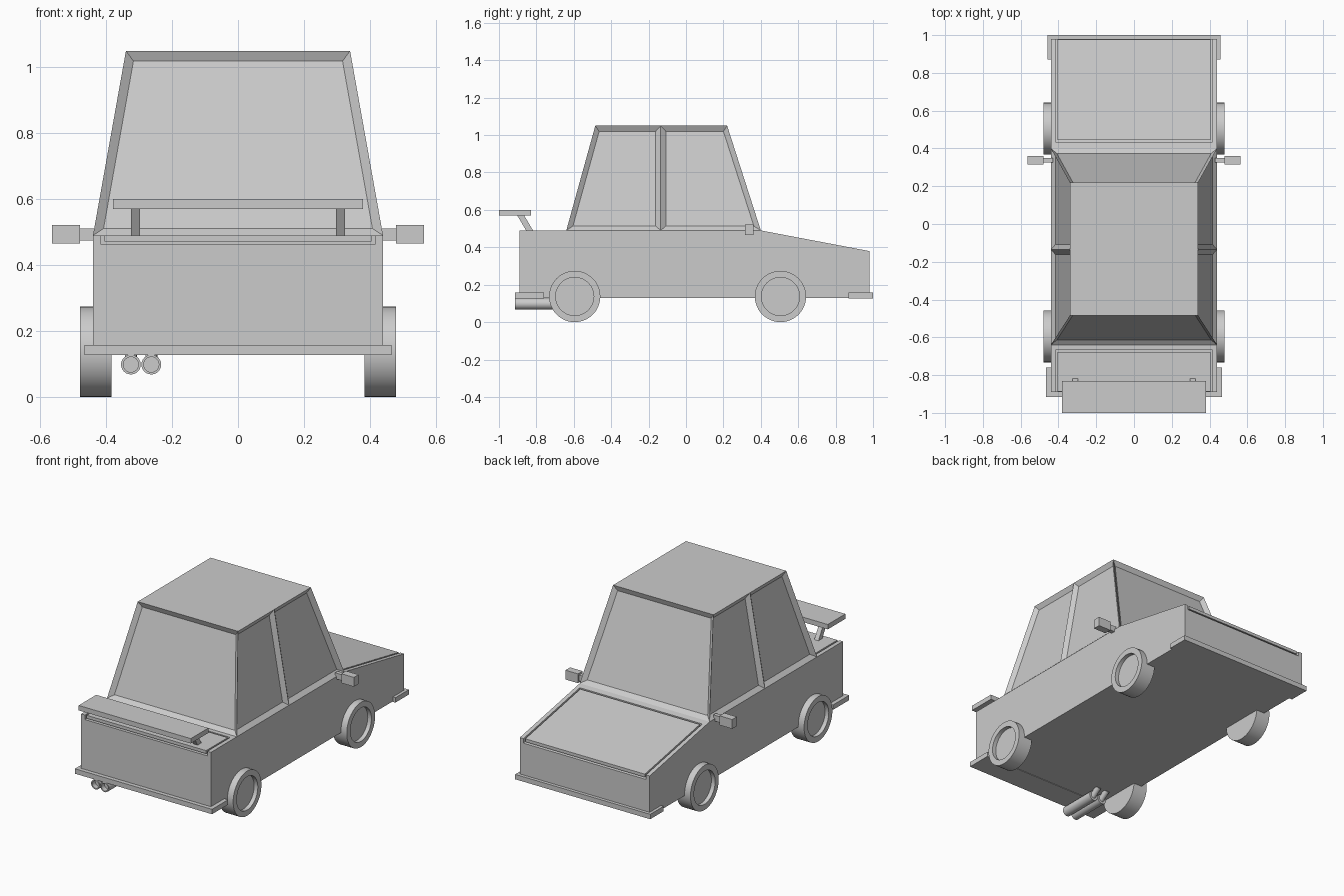
import bpy, bmesh, math
from mathutils import Vector, Matrix

cube = bpy.data.objects.get("Cube")
if cube:
    bpy.data.objects.remove(cube, do_unlink=True)

grey = bpy.data.materials.new("plain grey")
grey.use_nodes = True
grey.diffuse_color = (0.6, 0.6, 0.6, 1)
grey.node_tree.nodes["Principled BSDF"].inputs["Base Color"].default_value = (0.6, 0.6, 0.6, 1)


def finish(name, bm, smooth=False):
    bmesh.ops.recalc_face_normals(bm, faces=bm.faces)
    mesh = bpy.data.meshes.new(name)
    bm.to_mesh(mesh)
    bm.free()
    mesh.materials.append(grey)
    obj = bpy.data.objects.new(name, mesh)
    bpy.context.collection.objects.link(obj)
    if smooth:
        bpy.ops.object.select_all(action='DESELECT')
        obj.select_set(True)
        bpy.context.view_layer.objects.active = obj
        bpy.ops.object.shade_smooth_by_angle(angle=math.radians(35))
    return obj


def prism(name, profile, x0, x1):
    """Extrude a (y, z) side profile from x0 to x1."""
    bm = bmesh.new()
    face = bm.faces.new([bm.verts.new((x0, y, z)) for y, z in profile])
    ext = bmesh.ops.extrude_face_region(bm, geom=[face])
    moved = [v for v in ext["geom"] if isinstance(v, bmesh.types.BMVert)]
    bmesh.ops.translate(bm, vec=(x1 - x0, 0, 0), verts=moved)
    return finish(name, bm)


def box(name, x0, x1, y0, y1, z0, z1):
    return prism(name, [(y0, z0), (y1, z0), (y1, z1), (y0, z1)], x0, x1)


def cupped_cylinder(name, centre, axis, radius, length, rim, depth, sides):
    """Cylinder along axis whose outer end is recessed inside a rim."""
    bm = bmesh.new()
    axis = Vector(axis)
    turn = axis.to_track_quat('Z', 'Y').to_matrix().to_4x4()
    bmesh.ops.create_cone(bm, cap_ends=True, segments=sides, radius1=radius, radius2=radius,
                          depth=length, matrix=Matrix.Translation(centre) @ turn)
    bm.normal_update()
    cap = max(bm.faces, key=lambda f: f.normal.dot(axis) + (len(f.verts) > 4))
    bmesh.ops.inset_region(bm, faces=[cap], thickness=rim)
    hub = bmesh.ops.extrude_face_region(bm, geom=[cap])
    verts = [v for v in hub["geom"] if isinstance(v, bmesh.types.BMVert)]
    bmesh.ops.translate(bm, vec=axis * -depth, verts=verts)
    if cap.is_valid:
        bmesh.ops.delete(bm, geom=[cap], context='FACES_ONLY')
    return finish(name, bm, smooth=True)


# Lower body with hood and trunk recesses
BELT, FLOOR, REAR, NOSE = 0.49, 0.13, -0.89, 0.98


def hood_z(y):
    return BELT - 0.19 * (y - 0.40)


body = prism("body", [(REAR, FLOOR), (NOSE, FLOOR), (NOSE, hood_z(NOSE)),
                      (0.40, BELT), (REAR, BELT)], -0.44, 0.44)


def cut(target, cutter):
    mod = target.modifiers.new("recess", 'BOOLEAN')
    mod.operation, mod.solver, mod.object = 'DIFFERENCE', 'EXACT', cutter
    bpy.context.view_layer.objects.active = target
    bpy.ops.object.modifier_apply(modifier=mod.name)
    bpy.data.objects.remove(cutter, do_unlink=True)


def slab(name, y0, y1, top, low, high, half):
    return prism(name, [(y0, top(y0) + low), (y1, top(y1) + low),
                        (y1, top(y1) + high), (y0, top(y0) + high)], -half, half)


def deck_z(y):
    return BELT


cut(body, slab("hood_cutter", 0.435, 1.1, hood_z, -0.028, 0.1, 0.415))
cut(body, slab("trunk_cutter", -1.1, -0.668, deck_z, -0.028, 0.1, 0.415))
slab("hood_lid", 0.445, NOSE - 0.003, hood_z, -0.019, 0, 0.405)
slab("trunk_lid", REAR + 0.003, -0.678, deck_z, -0.019, 0, 0.405)

# Cabin with inset windows
bm = bmesh.new()
rings = []
for half, y0, y1, z in ((0.44, -0.64, 0.40, BELT), (0.34, -0.485, 0.22, 1.05)):
    rings.append([bm.verts.new((x, y, z)) for x, y in
                  ((-half, y0), (half, y0), (half, y1), (-half, y1))])
bm.faces.new(rings[1])
for i in range(4):
    j = (i + 1) % 4
    bm.faces.new((rings[0][i], rings[0][j], rings[1][j], rings[1][i]))
sides = [f for f in bm.faces if abs(f.calc_center_median().x) > 0.1]
edges = {e for f in sides for e in f.edges}
bmesh.ops.bisect_plane(bm, geom=sides + list(edges), plane_co=(0, -0.135, 0), plane_no=(0, 1, 0))
bm.normal_update()
panes = [f for f in bm.faces if f.normal.z < 0.7]
bmesh.ops.inset_individual(bm, faces=panes, thickness=0.027, depth=-0.02, use_even_offset=True)
finish("cabin", bm)

# Bumpers
box("rear_bumper", -0.465, 0.465, -0.915, -0.76, 0.127, 0.157)
box("front_bumper", -0.458, 0.458, 0.87, 1.0, 0.127, 0.157)

# Wheels and mirrors
for side, label in ((1, "left"), (-1, "right")):
    for y, end in ((-0.595, "rear"), (0.505, "front")):
        cupped_cylinder(f"{label}_{end}_wheel", (side * 0.432, y, 0.137), (side, 0, 0),
                        0.137, 0.095, 0.035, 0.025, 48)
    box(f"{label}_mirror_arm", side * 0.43, side * 0.49, 0.325, 0.35, 0.475, 0.511)
    box(f"{label}_mirror", side * 0.48, side * 0.565, 0.315, 0.36, 0.465, 0.522)
    # Spoiler strut
    prism(f"{label}_spoiler_strut", [(-0.852, 0.485), (-0.815, 0.485), (-0.868, 0.575), (-0.905, 0.575)],
          side * 0.297, side * 0.325)

box("spoiler", -0.38, 0.38, -1.0, -0.83, 0.57, 0.6)

# Twin exhaust pipes
for x, label in ((-0.325, "outer"), (-0.263, "inner")):
    cupped_cylinder(f"{label}_exhaust", (x, -0.795, 0.098), (0, -1, 0), 0.03, 0.24, 0.007, 0.03, 24)
    cupped_cylinder(f"{label}_exhaust_elbow", (x, -0.66, 0.115), (0, -0.8, -0.6), 0.018, 0.07, 0.005, 0.002, 16)
